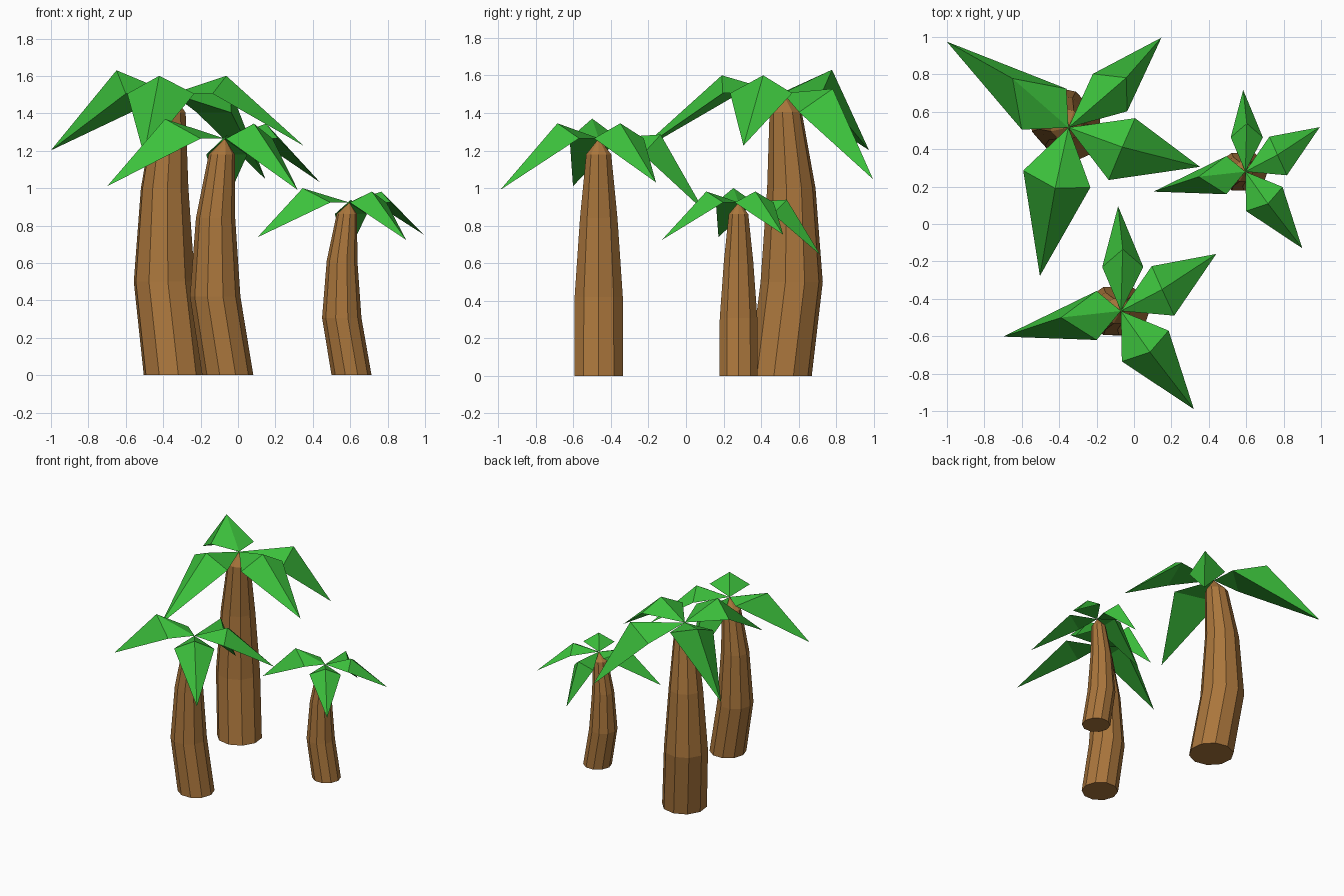
import bpy, bmesh, math
from mathutils import Matrix, Vector

if "Cube" in bpy.data.objects:
    bpy.data.objects.remove(bpy.data.objects["Cube"])


def material(name, color):
    m = bpy.data.materials.new(name)
    m.diffuse_color = (*color, 1)
    m.use_nodes = True
    m.node_tree.nodes["Principled BSDF"].inputs["Base Color"].default_value = m.diffuse_color
    return m


BARK = material("bark_brown", (0.40, 0.18, 0.045))
LEAF = material("leaf_green", (0.045, 0.53, 0.045))

SIDES = 10
# trunk rings: (x offset, z, radius)
RINGS = [(0, 0, 0.137), (-0.067, 0.42, 0.135), (-0.065, 0.84, 0.105), (-0.032, 1.18, 0.07)]
CROWN = Vector((-0.015, 0, 1.265))
# each leaf, measured from the crown: tip, ridge peak, two side corners
LEAVES = [
    [(-0.63, -0.137, -0.255), (-0.32, -0.035, 0.105), (-0.13, 0.107, 0), (-0.13, -0.155, 0)],
    [(-0.015, 0.56, -0.385), (0.01, 0.33, 0.02), (0.12, 0.235, -0.085), (-0.10, 0.235, -0.085)],
    [(0.51, 0.305, -0.235), (0.22, 0.115, 0.08), (0.285, -0.025, 0), (0.165, 0.24, 0)],
    [(0.39, -0.525, -0.275), (0.155, -0.22, 0.08), (0.005, -0.27, 0), (0.255, -0.105, 0)],
]


def finish(bm, name, mat, matrix):
    bm.transform(matrix)
    bmesh.ops.recalc_face_normals(bm, faces=bm.faces[:])
    mesh = bpy.data.meshes.new(name)
    bm.to_mesh(mesh)
    bm.free()
    mesh.materials.append(mat)
    bpy.context.collection.objects.link(bpy.data.objects.new(name, mesh))


def trunk(name, matrix):
    bm = bmesh.new()
    rings = []
    for x, z, r in RINGS:
        rings.append([bm.verts.new((x + r * math.cos(2 * math.pi * i / SIDES),
                                    r * math.sin(2 * math.pi * i / SIDES), z))
                      for i in range(SIDES)])
    apex = bm.verts.new(CROWN)
    bm.faces.new(rings[0][::-1])
    for i in range(SIDES):
        j = (i + 1) % SIDES
        for a, b in zip(rings, rings[1:]):
            bm.faces.new((a[i], a[j], b[j], b[i]))
        bm.faces.new((rings[-1][i], rings[-1][j], apex))
    finish(bm, name, BARK, matrix)


def leaves(name, matrix):
    bm = bmesh.new()
    for pts in LEAVES:
        c = bm.verts.new(CROWN)
        tip, peak, a, b = [bm.verts.new(CROWN + Vector(p)) for p in pts]
        # folded top and flat underside
        for f in ((c, a, peak), (c, peak, b), (a, tip, peak), (peak, tip, b),
                  (c, b, a), (a, b, tip)):
            bm.faces.new(f)
    finish(bm, name, LEAF, matrix)


# three trees: name, base position, width scale, height scale, turn in degrees
for name, x, y, w, h, turn in [("tall", -0.338, 0.502, 1.235, 1.19, -47.5),
                               ("middle", -0.055, -0.465, 1.0, 1.0, 0),
                               ("short", 0.607, 0.28, 0.78, 0.73, 0)]:
    m = (Matrix.Translation((x, y, 0)) @ Matrix.Rotation(math.radians(turn), 4, 'Z')
         @ Matrix.Diagonal((w, w, h, 1)))
    trunk(name + "_tree_trunk", m)
    leaves(name + "_tree_leaves", m)
